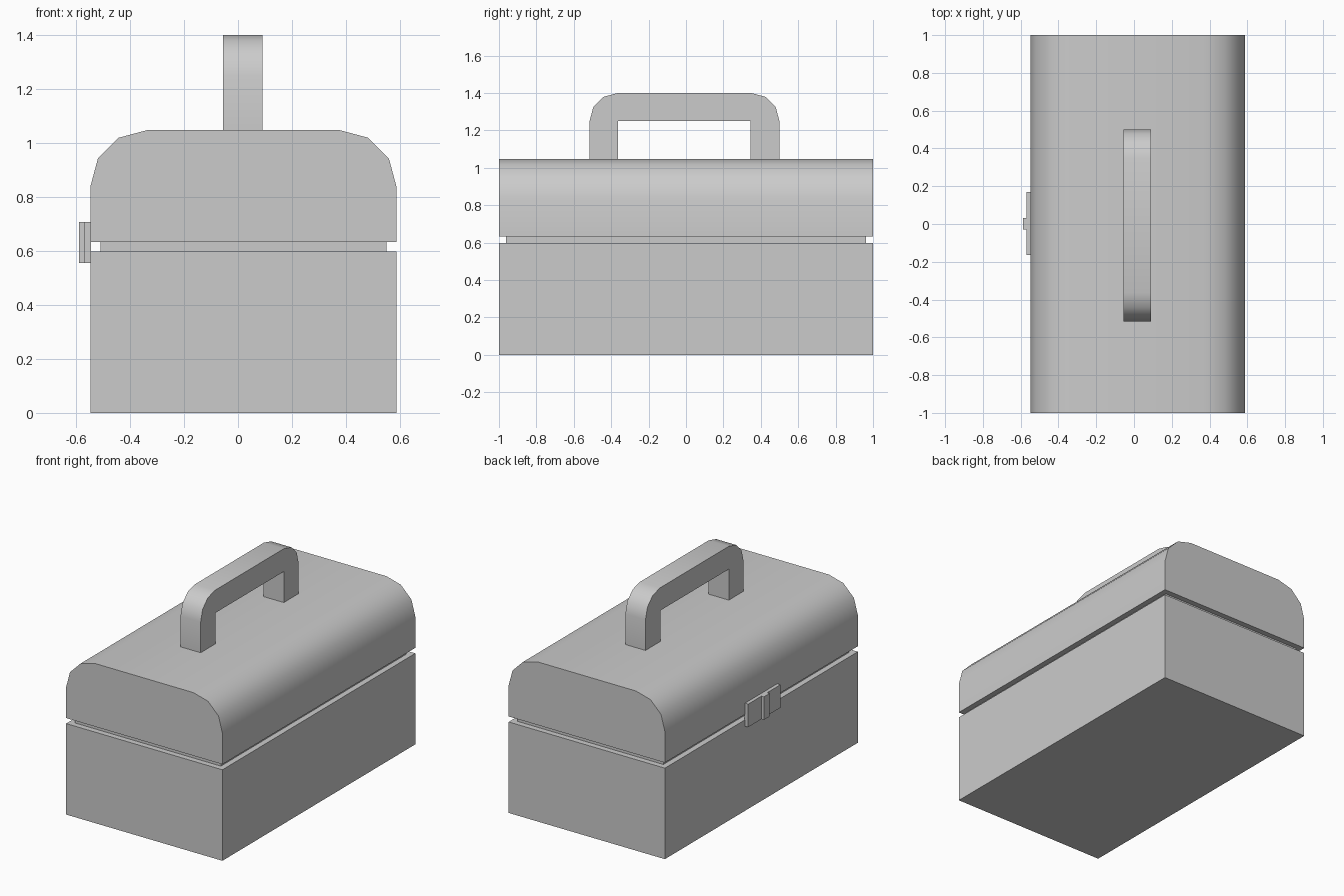
import bpy, bmesh
from math import sin, cos, radians

if "Cube" in bpy.data.objects:
    bpy.data.objects.remove(bpy.data.objects["Cube"])

CX = 0.02  # the case sits slightly off centre because of the latch


def finish(name, bm, smooth=False):
    bmesh.ops.recalc_face_normals(bm, faces=bm.faces)
    mesh = bpy.data.meshes.new(name)
    bm.to_mesh(mesh)
    bm.free()
    obj = bpy.data.objects.new(name, mesh)
    bpy.context.collection.objects.link(obj)
    if smooth:
        bpy.ops.object.select_all(action='DESELECT')
        bpy.context.view_layer.objects.active = obj
        obj.select_set(True)
        bpy.ops.object.shade_smooth_by_angle(angle=radians(35))
    return obj


def box(name, lo, hi):
    bm = bmesh.new()
    bmesh.ops.create_cube(bm, size=1)
    for v in bm.verts:
        v.co = [(a + b) / 2 + c * (b - a) for a, b, c in zip(lo, hi, v.co)]
    return finish(name, bm)


def extrude(name, points, offset):
    bm = bmesh.new()
    face = bm.faces.new([bm.verts.new(p) for p in points])
    new = bmesh.ops.extrude_face_region(bm, geom=[face], use_keep_orig=True)["geom"]
    bmesh.ops.translate(bm, vec=offset,
                        verts=[g for g in new if isinstance(g, bmesh.types.BMVert)])
    return finish(name, bm, smooth=True)


def arch(centre, half, bottom, top, radius):
    """Outline with two rounded top corners of three segments each."""
    arc = [(half - radius + radius * cos(radians(a)),
            top - radius + radius * sin(radians(a))) for a in (0, 30, 60, 90)]
    right = [(half, bottom)] + arc
    left = [(-u, z) for u, z in reversed(right)]
    return [(centre + u, z) for u, z in right + left]


# Case: lower box and the recessed rim between box and lid
box("case_body", (CX - 0.567, -1, 0), (CX + 0.567, 1, 0.597))
box("case_rim", (CX - 0.53, -0.963, 0.59), (CX + 0.53, 0.963, 0.64))

# Lid with rounded long edges
extrude("lid", [(x, -1, z) for x, z in arch(CX, 0.567, 0.633, 1.047, 0.21)], (0, 2, 0))

# Carrying handle: rounded outside, square inside
outer = arch(-0.008, 0.508, 1.04, 1.4, 0.152)
inner = [(-0.364, 1.04), (-0.364, 1.25), (0.346, 1.25), (0.346, 1.04)]
extrude("handle", [(-0.056, y, z) for y, z in outer + inner], (0.146, 0, 0))

# Latch: plate and raised centre strip
box("latch_plate", (-0.57, -0.165, 0.555), (-0.545, 0.17, 0.706))
box("latch_strip", (-0.588, -0.028, 0.555), (-0.569, 0.032, 0.706))
